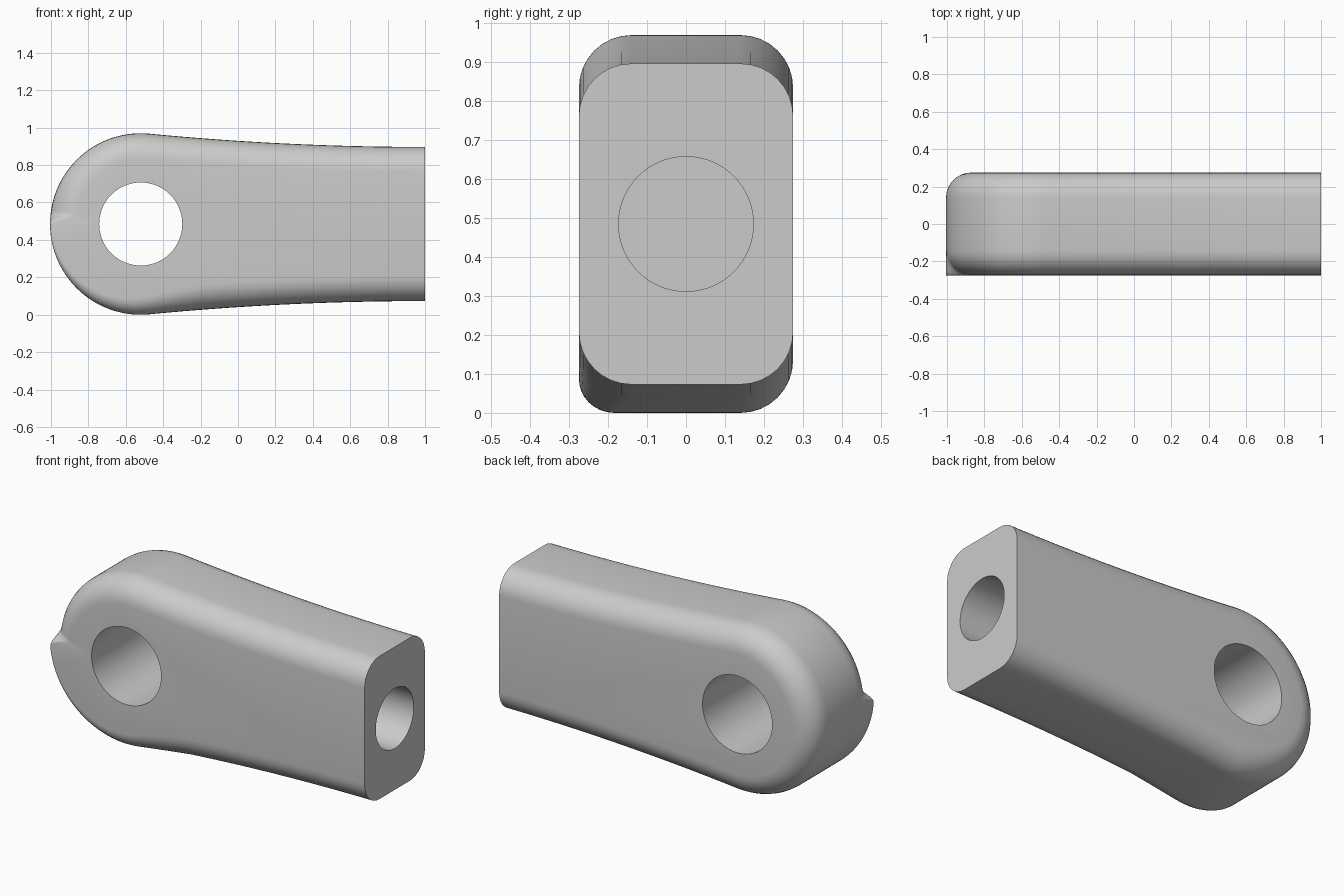
import bpy, bmesh
from math import sin, cos, pi, radians, tan
from mathutils import Vector

cube = bpy.data.objects.get("Cube")
if cube:
    bpy.data.objects.remove(cube)

EYE_X, MID_Z, EYE_R = -0.52, 0.485, 0.485
HALF_W, FILLET, END_H = 0.275, 0.135, 0.412
TANGENT = radians(5.5)          # where the round eye meets the shank
STEPS = 8                       # segments in each rounded edge

grey = bpy.data.materials.new("Plain grey")
grey.use_nodes = True
colour = (0.6, 0.6, 0.6, 1)
grey.diffuse_color = colour
grey.node_tree.nodes["Principled BSDF"].inputs["Base Color"].default_value = colour

# Outline samples: (x, z, inward normal, angle along the outline in degrees)
join_x = EYE_X + EYE_R * sin(TANGENT)
join_h = EYE_R * cos(TANGENT)
flare = (join_h - END_H) / (1 - join_x) ** 2


def shank(side):
    samples = []
    for i in range(25):
        x = 1 + (join_x - 1) * i / 24
        h = END_H + flare * (1 - x) ** 2
        normal = Vector((-2 * flare * (1 - x), 0, -side)).normalized()
        turn = (x - join_x) / EYE_R * 180 / pi
        samples.append((x, MID_Z + side * h, normal, 275.5 + turn if side < 0 else 84.5 - turn))
    return samples


def eye():
    samples = []
    for i in range(1, 120):
        a = pi / 2 - TANGENT + (pi + 2 * TANGENT) * i / 120
        samples.append((EYE_X + EYE_R * cos(a), MID_Z + EYE_R * sin(a),
                        Vector((-cos(a), 0, -sin(a))), a * 180 / pi))
    return samples


def front_fillet(angle):
    """Full over the top, vanishing at the nose, then growing along the underside."""
    if angle < 182:
        t = min(max((angle - 172) / 9, 0), 1)
        scale = 1 - t * t * (3 - 2 * t)
    else:
        scale = min((angle - 182) / 130, 1)
    return max(FILLET * scale, 0.002)


# Body lofted across the width, section by section along the outline
bm = bmesh.new()
rings = []
for x, z, normal, angle in shank(1) + eye() + shank(-1)[::-1]:
    edge = Vector((x, 0, z))
    ring = []
    for side, r in ((-1, front_fillet(angle)), (1, FILLET)):
        arc = []
        for i in range(STEPS + 1):
            a = pi / 2 * i / STEPS
            p = edge + normal * r * (1 - sin(a))
            p.y = side * (HALF_W - r * (1 - cos(a)))
            arc.append(bm.verts.new(p))
        ring += arc if side < 0 else arc[::-1]
    rings.append(ring)
for a, b in zip(rings, rings[1:]):
    for j in range(len(a) - 1):
        bm.faces.new((a[j], a[j + 1], b[j + 1], b[j]))
bm.faces.new([r[0] for r in rings])
bm.faces.new([r[-1] for r in rings][::-1])
bm.faces.new(rings[0][::-1] + rings[-1])
bmesh.ops.recalc_face_normals(bm, faces=bm.faces)
mesh = bpy.data.meshes.new("rod_end_body")
bm.to_mesh(mesh)
bm.free()
body = bpy.data.objects.new("rod_end_body", mesh)
bpy.context.collection.objects.link(body)
mesh.materials.append(grey)


# Holes: the cross pin bore and the blind socket in the shank end
def drill(name, radius, depth, location, rotation):
    bpy.ops.mesh.primitive_cylinder_add(vertices=96, radius=radius, depth=depth,
                                        location=location, rotation=rotation)
    cutter = bpy.context.object
    cutter.name = name
    cutter.hide_render = True
    cutter.data.materials.append(grey)
    mod = body.modifiers.new(name, "BOOLEAN")
    mod.operation, mod.solver, mod.object = "DIFFERENCE", "EXACT", cutter
    bpy.context.view_layer.objects.active = body
    bpy.ops.object.modifier_apply(modifier=name)
    bpy.data.objects.remove(cutter)


drill("pin_bore", 0.222, 1, (EYE_X, 0, MID_Z), (pi / 2, 0, 0))
drill("shank_socket", 0.173, 1.8, (1, 0, MID_Z), (0, pi / 2, 0))

bpy.ops.object.select_all(action="DESELECT")
body.select_set(True)
bpy.context.view_layer.objects.active = body
bpy.ops.object.shade_smooth_by_angle(angle=radians(35))
